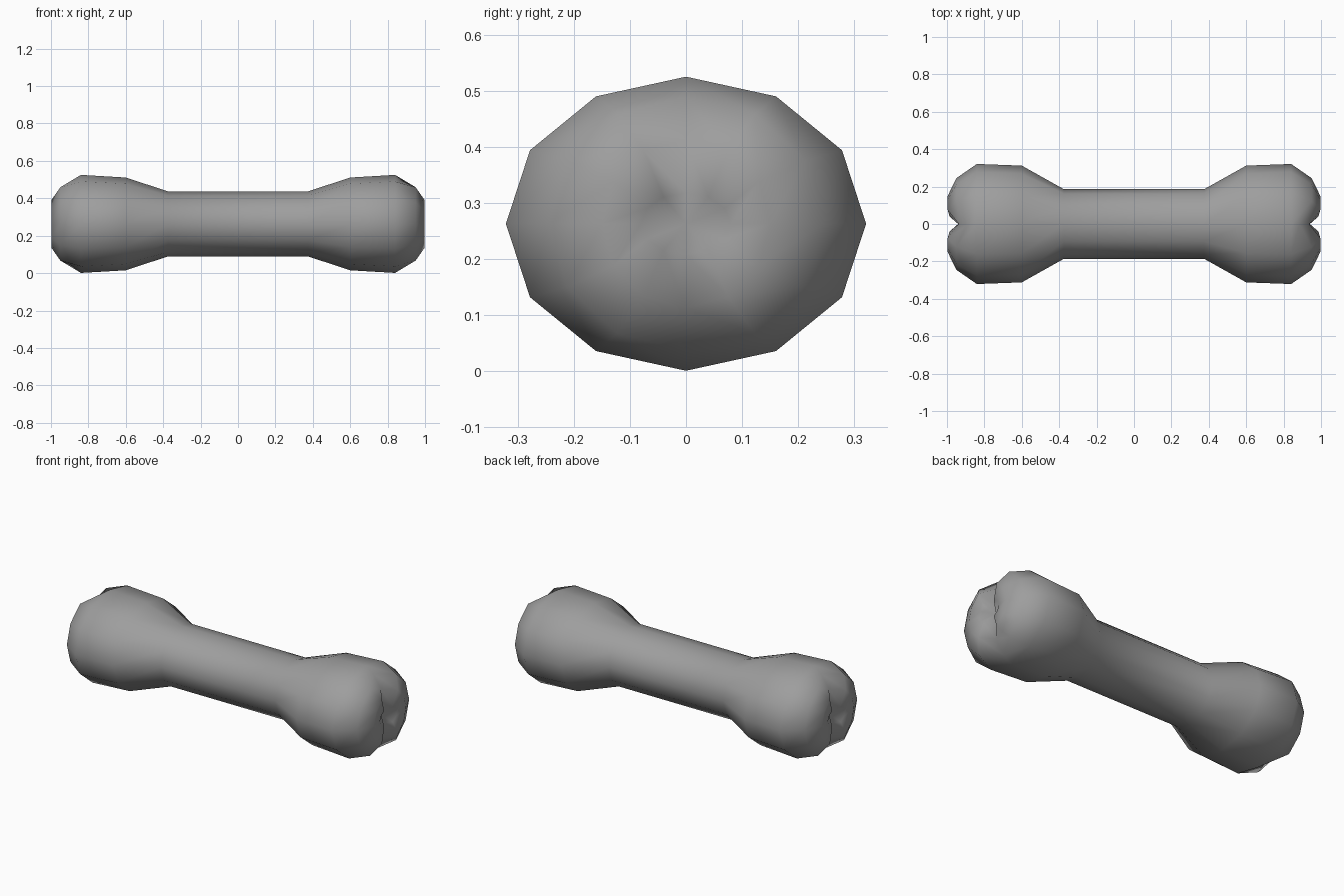
import bpy, bmesh, math

if "Cube" in bpy.data.objects:
    bpy.data.objects.remove(bpy.data.objects["Cube"])

SIDES = 12
CZ = 0.263
# half profile: x, half width (y), half height (z), groove depth at y = 0
HALF = [(0.375, 0.186, 0.174, 0), (0.60, 0.312, 0.248, 0), (0.84, 0.321, 0.262, 0),
        (0.95, 0.245, 0.226, 0.065), (0.996, 0.15, 0.15, 0.06), (0.986, 0.08, 0.055, 0.046)]
POLE = 0.938

bm = bmesh.new()


def ring(x, ry, rz, groove):
    verts = []
    side = math.copysign(1, x)
    for i in range(SIDES):
        a = 2 * math.pi * i / SIDES
        y, z = ry * math.sin(a), rz * math.cos(a)
        push = groove if i % (SIDES // 2) == 0 else 0
        verts.append(bm.verts.new((x - side * push, y, CZ + z)))
    return verts


# Loft the rings from one knuckle to the other
profile = [(-x, ry, rz, g) for x, ry, rz, g in reversed(HALF)] + HALF
rings = [ring(*p) for p in profile]
for a, b in zip(rings, rings[1:]):
    for i in range(SIDES):
        j = (i + 1) % SIDES
        bm.faces.new((a[i], a[j], b[j], b[i]))

# Close both ends with a dented fan
for loop, x in ((rings[0], -POLE), (rings[-1], POLE)):
    c = bm.verts.new((x, 0, CZ))
    for i in range(SIDES):
        bm.faces.new((loop[i], loop[(i + 1) % SIDES], c))

bmesh.ops.recalc_face_normals(bm, faces=bm.faces)
for f in bm.faces:
    f.smooth = True
mesh = bpy.data.meshes.new("bone")
bm.to_mesh(mesh)
bm.free()
bone = bpy.data.objects.new("bone", mesh)
bpy.context.collection.objects.link(bone)

# Dark grey surface
mat = bpy.data.materials.new("dark_grey")
mat.diffuse_color = (0.34, 0.34, 0.34, 1)
mat.use_nodes = True
mat.node_tree.nodes["Principled BSDF"].inputs["Base Color"].default_value = mat.diffuse_color
mesh.materials.append(mat)
